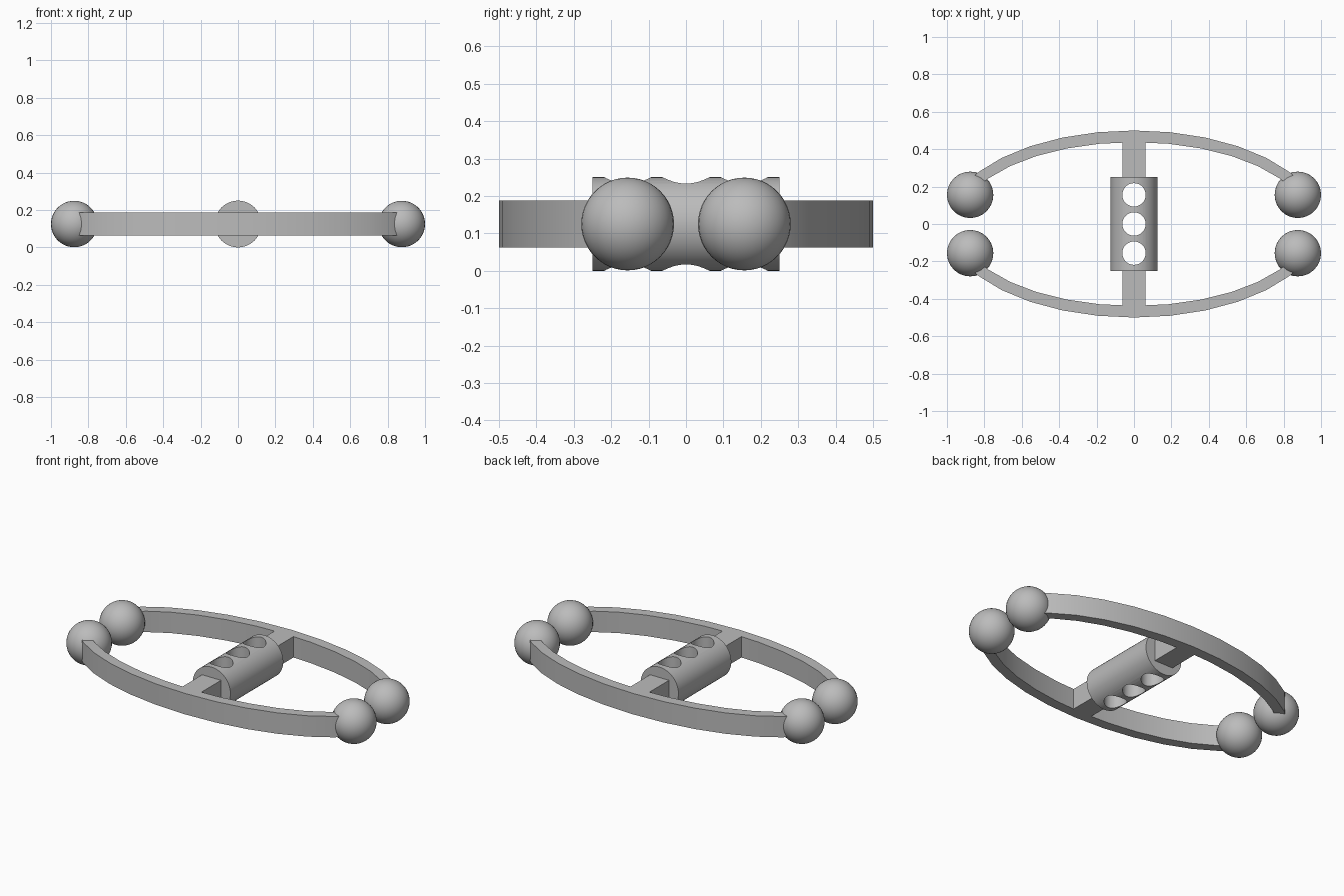
import bpy, bmesh
from math import cos, sin, pi, radians
from mathutils import Vector

if "Cube" in bpy.data.objects:
    bpy.data.objects.remove(bpy.data.objects["Cube"])

MID = 0.125          # height of the centre plane
BAR = 0.0625         # bar thickness and half height
SEGMENTS = 32

grey = bpy.data.materials.new("plain grey")
grey.use_nodes = True
grey.diffuse_color = (0.5, 0.5, 0.5, 1)
grey.node_tree.nodes["Principled BSDF"].inputs["Base Color"].default_value = (0.5, 0.5, 0.5, 1)


def finish(obj, name):
    """Name the part, colour it and smooth its round faces."""
    obj.name = name
    obj.data.materials.clear()
    obj.data.materials.append(grey)
    bpy.ops.object.select_all(action='DESELECT')
    obj.select_set(True)
    bpy.context.view_layer.objects.active = obj
    bpy.ops.object.shade_smooth_by_angle(angle=radians(30))


def half_ellipse(a, b, side):
    """Faceted arc whose ends stop halfway along a segment, inside the balls."""
    pts = [Vector((a * cos(2 * pi * k / SEGMENTS), side * b * sin(2 * pi * k / SEGMENTS)))
           for k in range(2, SEGMENTS // 2 - 1)]
    pts[0] = (pts[0] + pts[1]) / 2
    pts[-1] = (pts[-1] + pts[-2]) / 2
    return pts


def curved_bar(name, side):
    bm = bmesh.new()
    outer = half_ellipse(1, 0.5, side)
    inner = half_ellipse(1 - BAR, 0.5 - BAR, side)
    rings = [[bm.verts.new((p.x, p.y, z)) for p, z in
              ((o, MID - BAR), (o, MID + BAR), (i, MID + BAR), (i, MID - BAR))]
             for o, i in zip(outer, inner)]
    for r, s in zip(rings, rings[1:]):
        for j in range(4):
            n = (j + 1) % 4
            bm.faces.new((r[j], r[n], s[n], s[j]))
    bm.faces.new(rings[0])
    bm.faces.new(rings[-1])
    bmesh.ops.recalc_face_normals(bm, faces=bm.faces)
    mesh = bpy.data.meshes.new(name)
    bm.to_mesh(mesh)
    bm.free()
    obj = bpy.data.objects.new(name, mesh)
    bpy.context.collection.objects.link(obj)
    finish(obj, name)


# Curved bars, stems and end balls
for end, side in (("front", -1), ("back", 1)):
    curved_bar(end + "_curved_bar", side)

    bpy.ops.mesh.primitive_cube_add(size=1, location=(0, side * 0.345, MID))
    stem = bpy.context.object
    stem.scale = (2 * BAR, 0.21, 2 * BAR)
    bpy.ops.object.transform_apply(location=False, rotation=False, scale=True)
    finish(stem, end + "_stem")

    for hand, x in (("right", -1), ("left", 1)):
        bpy.ops.mesh.primitive_uv_sphere_add(segments=32, ring_count=24, radius=0.124,
                                             location=(x * 0.876, side * 0.156, MID))
        finish(bpy.context.object, end + "_" + hand + "_ball")

# Central barrel with three vertical holes
bpy.ops.mesh.primitive_cylinder_add(vertices=48, radius=MID, depth=0.5,
                                    location=(0, 0, MID), rotation=(pi / 2, 0, 0))
barrel = bpy.context.object
for y in (-0.156, 0, 0.156):
    bpy.ops.mesh.primitive_cylinder_add(vertices=32, radius=BAR, depth=0.5, location=(0, y, MID))
    cutter = bpy.context.object
    cutter.hide_render = True
    bpy.context.view_layer.objects.active = barrel
    cut = barrel.modifiers.new("hole", 'BOOLEAN')
    cut.operation = 'DIFFERENCE'
    cut.solver = 'EXACT'
    cut.object = cutter
    bpy.ops.object.modifier_apply(modifier=cut.name)
    bpy.data.objects.remove(cutter)
finish(barrel, "central_barrel")
